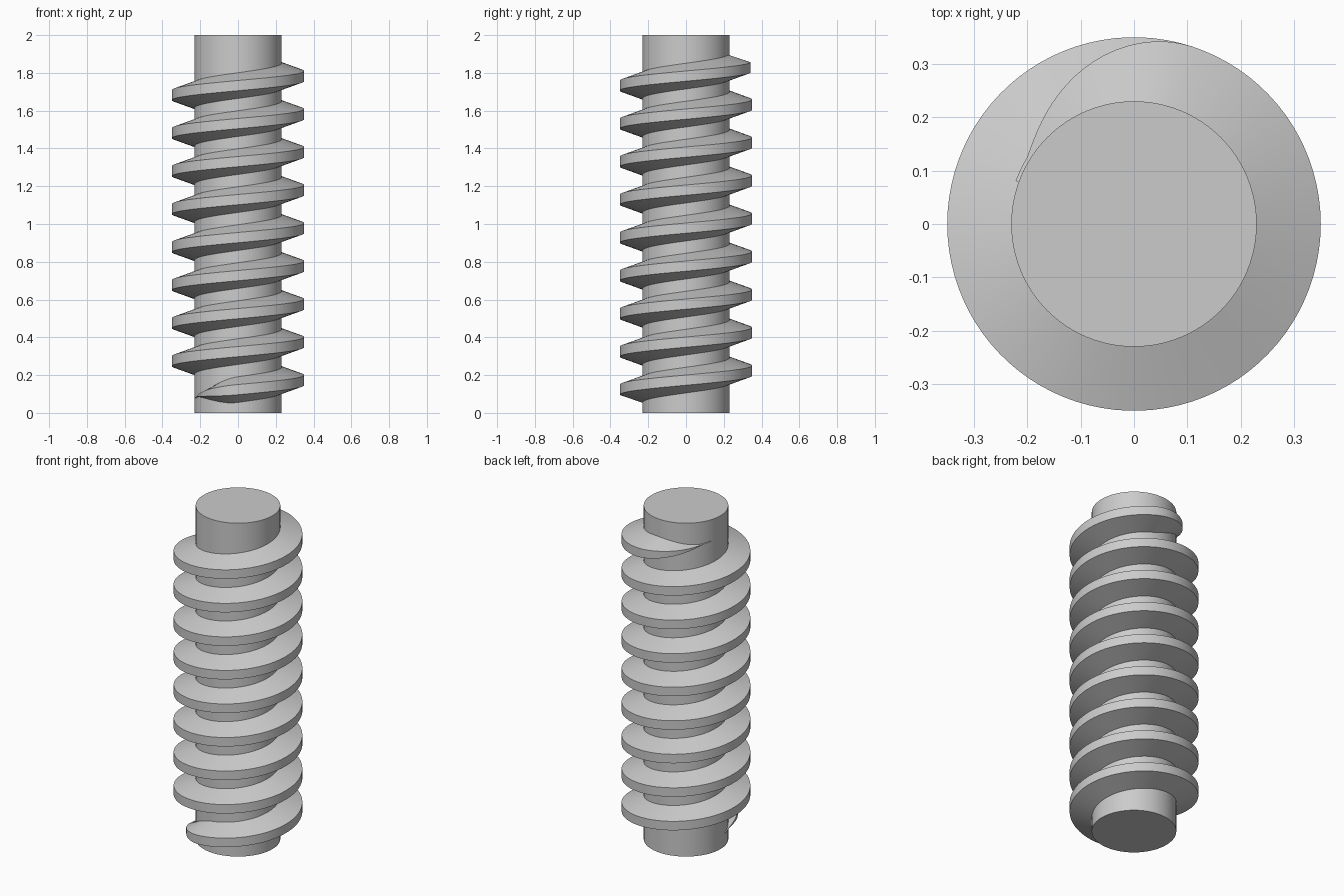
import bpy, bmesh
from math import cos, sin, radians

CORE_R, CREST_R, HEIGHT = 0.23, 0.35, 2.0
PITCH, BASE_Z = 0.2012, 0.1735      # rise per turn, crest height at angle 0
ROOT_HALF, CREST_HALF = 0.068, 0.027
SINK = 0.015                        # how far the thread root lies inside the core
START, END, STEP = -168, 8 * 360 + 160, 4
FADE_IN, FADE_OUT = 78, 88          # run-out lengths in degrees

old = bpy.data.objects.get("Cube")
if old:
    bpy.data.objects.remove(old, do_unlink=True)

steel = bpy.data.materials.new("grey_steel")
steel.use_nodes = True
colour = (0.6, 0.6, 0.6, 1)
steel.diffuse_color = colour
steel.node_tree.nodes["Principled BSDF"].inputs["Base Color"].default_value = colour


def finish(obj):
    """Give the part its material and smooth shading with sharp edges."""
    obj.data.materials.append(steel)
    bpy.ops.object.select_all(action='DESELECT')
    obj.select_set(True)
    bpy.context.view_layer.objects.active = obj
    bpy.ops.object.shade_smooth_by_angle(angle=radians(15))


def fade(angle):
    """Tooth size from nearly 0 at the ends to 1 along the thread."""
    t = min((angle - START) / FADE_IN, (END - angle) / FADE_OUT, 1)
    return max(0.05, t * t * (3 - 2 * t))


# Cylindrical core
bpy.ops.mesh.primitive_cylinder_add(vertices=128, radius=CORE_R, depth=HEIGHT,
                                    location=(0, 0, HEIGHT / 2))
core = bpy.context.object
core.name = "core_shaft"
finish(core)

# Helical thread: a trapezoid tooth swept upward around the core
bm = bmesh.new()
rings = []
flare = ROOT_HALF + (ROOT_HALF - CREST_HALF) * SINK / (CREST_R - CORE_R)
for a in range(START, END + 1, STEP):
    f = fade(a)
    z = BASE_Z + PITCH * a / 360
    inner, outer = CORE_R - SINK, CORE_R + (CREST_R - CORE_R) * f
    profile = [(inner, -flare * f), (outer, -CREST_HALF * f),
               (outer, CREST_HALF * f), (inner, flare * f)]
    c, s = cos(radians(a)), sin(radians(a))
    rings.append([bm.verts.new((r * c, r * s, z + h)) for r, h in profile])

for low, high in zip(rings, rings[1:]):
    for i in range(4):
        j = (i + 1) % 4
        bm.faces.new((low[i], high[i], high[j], low[j]))
bm.faces.new(rings[0])
bm.faces.new(rings[-1][::-1])
bmesh.ops.recalc_face_normals(bm, faces=bm.faces)
mesh = bpy.data.meshes.new("helical_thread")
bm.to_mesh(mesh)
bm.free()
thread = bpy.data.objects.new("helical_thread", mesh)
bpy.context.collection.objects.link(thread)
finish(thread)
